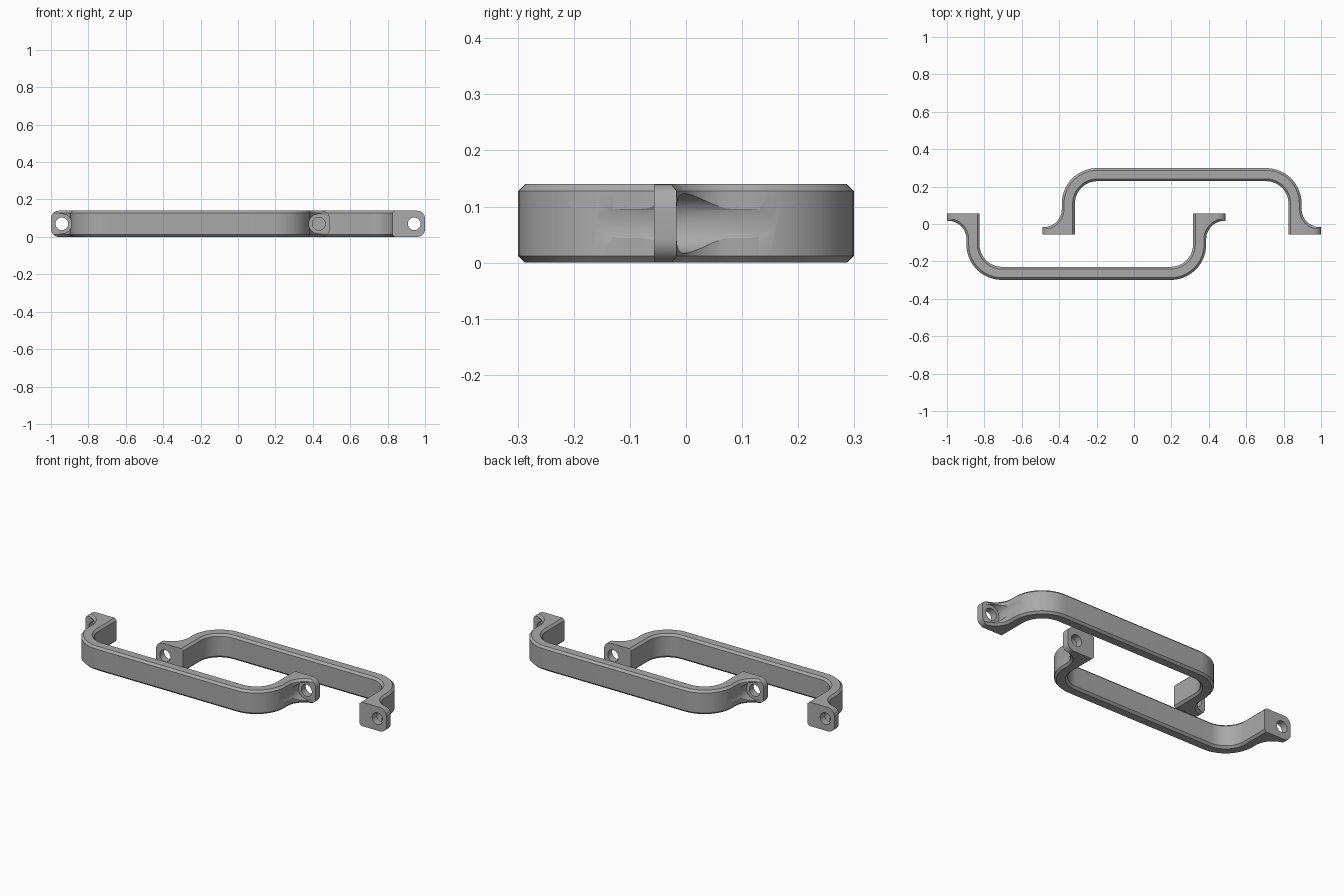
import bpy, bmesh, math
from mathutils import Matrix

if "Cube" in bpy.data.objects:
    bpy.data.objects.remove(bpy.data.objects["Cube"])

CX = -0.255                 # centre of the front handle
H = 0.14                    # handle height
BASE, SEAT, OUT = 0.057, 0.017, -0.299   # mounting face, foot ledge, grip face
END, LEG, T = 0.745, 0.641, 0.07         # half length, leg half spacing, bar thickness
HOLE_X, HOLE_R, HEAD_R = 0.687, 0.034, 0.053
R_OUT, R_FOOT = 0.19, 0.098

metal = bpy.data.materials.new("grey metal")
metal.diffuse_color = (0.40, 0.40, 0.40, 1)
metal.use_nodes = True
metal.node_tree.nodes["Principled BSDF"].inputs["Base Color"].default_value = metal.diffuse_color


def arc(cx, cy, r, a0, a1, n=14):
    return [(cx + r * math.cos(math.radians(a0 + (a1 - a0) * i / n)),
             cy + r * math.sin(math.radians(a0 + (a1 - a0) * i / n))) for i in range(n + 1)]


def prism(name, pts, depth):
    """Extrude a closed xy outline upward; returns object."""
    bm = bmesh.new()
    face = bm.faces.new([bm.verts.new((x, y, 0)) for x, y in pts])
    new = bmesh.ops.extrude_face_region(bm, geom=[face])
    bmesh.ops.translate(bm, vec=(0, 0, depth),
                        verts=[v for v in new["geom"] if isinstance(v, bmesh.types.BMVert)])
    bmesh.ops.recalc_face_normals(bm, faces=bm.faces)
    me = bpy.data.meshes.new(name)
    bm.to_mesh(me)
    bm.free()
    ob = bpy.data.objects.new(name, me)
    bpy.context.collection.objects.link(ob)
    me.materials.append(metal)
    return ob


def cut(target, tool, op):
    """Apply a boolean and discard the cutter."""
    mod = target.modifiers.new("cut", 'BOOLEAN')
    mod.object, mod.operation, mod.solver = tool, op, 'EXACT'
    bpy.context.view_layer.objects.active = target
    bpy.ops.object.modifier_apply(modifier=mod.name)
    bpy.data.objects.remove(tool)


# Right half outline: foot, fillet, leg, outer bend; then inner bend back to the base
bx, by = LEG - R_OUT, OUT + R_OUT
outer = [(END, SEAT)] + arc(LEG + R_FOOT, SEAT - R_FOOT, R_FOOT, 90, 180) + arc(bx, by, R_OUT, 0, -90)
inner = [(LEG - T, BASE)] + arc(bx, by, R_OUT - T, 0, -90)


def mirrored(pts):
    return [(-x, y) for x, y in reversed(pts)]


outline = [(END, BASE)] + outer + mirrored(outer) + [(-END, BASE)] + mirrored(inner)[::-1] + inner[::-1]
handle = prism("front_handle", outline, H)

# Chamfer the long rims, leaving the mounting face and foot ends sharp
bm = bmesh.new()
bm.from_mesh(handle.data)
rims = [e for e in bm.edges
        if abs(e.verts[0].co.z - e.verts[1].co.z) < 1e-5
        and min(v.co.y for v in e.verts) < SEAT + 1e-4
        and max(abs(v.co.x) for v in e.verts) < END - 1e-4]
bmesh.ops.bevel(bm, geom=rims, offset=0.012, segments=1, affect='EDGES', profile=0.5)
bm.to_mesh(handle.data)
bm.free()

# Round the foot ends: intersect with a rounded-rectangle prism running along y
r = 0.042
rect = []
for sx, sz, a in ((1, 1, 0), (-1, 1, 90), (-1, -1, 180), (1, -1, 270)):
    rect += arc(sx * (END - r), sz * (H / 2 - r), r, a, a + 90, 8)
rounder = prism("rounder", rect, 0.6)
rounder.data.transform(Matrix.Translation((0, 0.2, H / 2)) @ Matrix.Rotation(math.pi / 2, 4, 'X'))
cut(handle, rounder, 'INTERSECT')

# Screw holes and screw-head clearance in both feet
for s in (-1, 1):
    for rad, y0, y1 in ((HOLE_R, -0.05, 0.1), (HEAD_R, -0.25, SEAT)):
        bpy.ops.mesh.primitive_cylinder_add(
            vertices=40, radius=rad, depth=y1 - y0,
            location=(s * HOLE_X, (y0 + y1) / 2, H / 2), rotation=(math.pi / 2, 0, 0))
        drill = bpy.context.object
        drill.data.materials.append(metal)
        cut(handle, drill, 'DIFFERENCE')

# Smooth shading, then place the pair: the rear one is turned half round
handle.data.transform(Matrix.Translation((CX, 0, 0)))
bpy.ops.object.select_all(action='DESELECT')
handle.select_set(True)
bpy.context.view_layer.objects.active = handle
bpy.ops.object.shade_smooth_by_angle(angle=math.radians(25))
rear = handle.copy()
rear.data = handle.data.copy()
rear.name = "rear_handle"
rear.data.transform(Matrix.Rotation(math.pi, 4, 'Z'))
bpy.context.collection.objects.link(rear)
